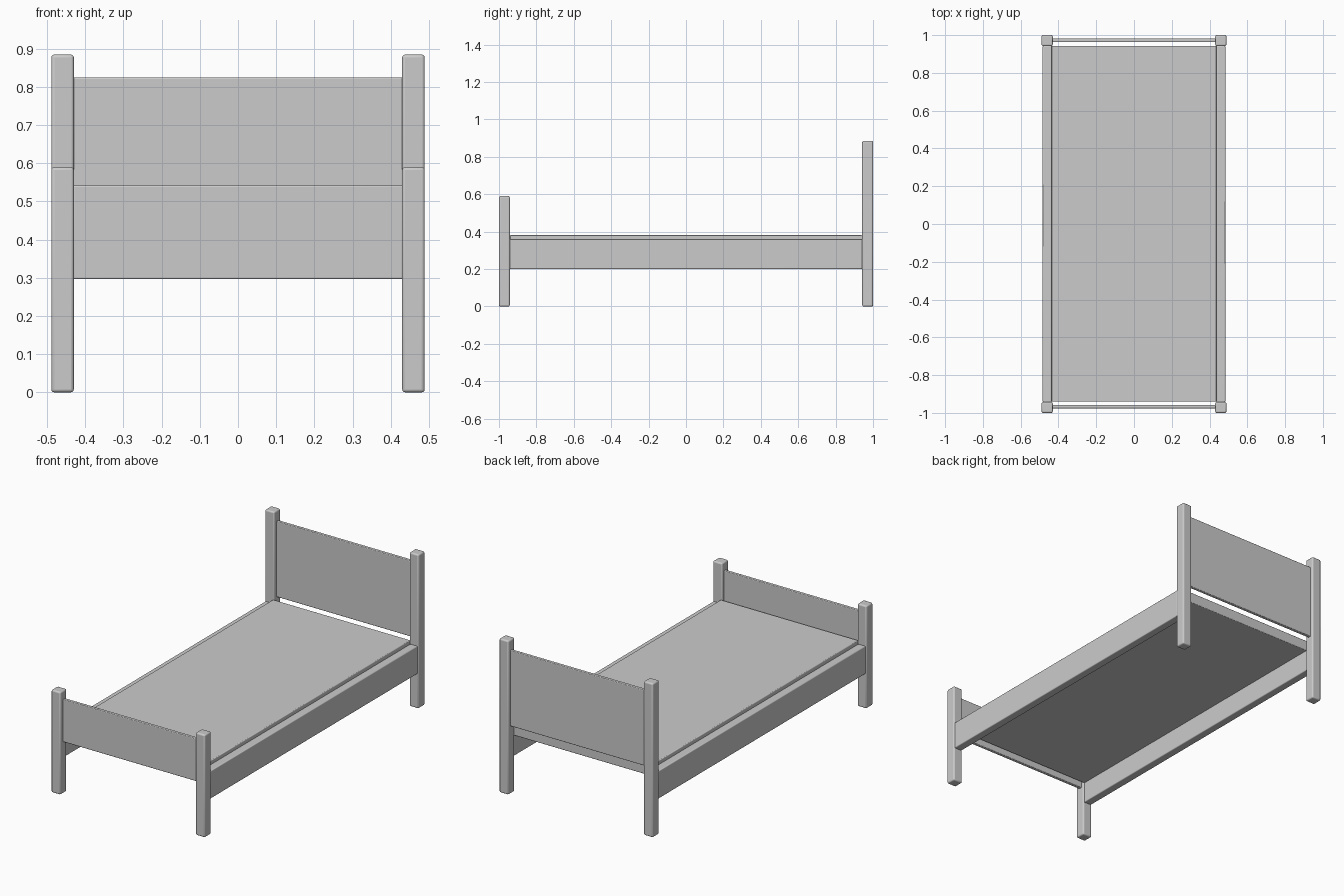
import bpy

if "Cube" in bpy.data.objects:
    bpy.data.objects.remove(bpy.data.objects["Cube"])


def box(name, x, y, z, bevel):
    """Rounded box given (min, max) on each axis."""
    bpy.ops.mesh.primitive_cube_add(
        size=1, location=[(a + b) / 2 for a, b in (x, y, z)])
    ob = bpy.context.object
    ob.name = name
    ob.scale = [b - a for a, b in (x, y, z)]
    bpy.ops.object.transform_apply(location=False, rotation=False, scale=True)
    mod = ob.modifiers.new("bevel", 'BEVEL')
    mod.width = bevel
    mod.segments = 3
    bpy.ops.object.shade_smooth_by_angle()
    return ob


for side, s in (("left", -1), ("right", 1)):
    # corner posts
    px = sorted((s * 0.43, s * 0.489))
    box(f"foot_post_{side}", px, (-1.0, -0.942), (0, 0.59), 0.008)
    box(f"head_post_{side}", px, (0.942, 1.0), (0, 0.885), 0.008)
    # side rails between the posts
    box(f"side_rail_{side}", sorted((s * 0.436, s * 0.484)),
        (-0.943, 0.943), (0.2, 0.36), 0.005)

# end panels
box("headboard", (-0.432, 0.432), (0.963, 0.983), (0.39, 0.825), 0.004)
box("footboard", (-0.432, 0.432), (-0.977, -0.957), (0.297, 0.542), 0.004)

# mattress base
box("bed_base", (-0.437, 0.437), (-0.941, 0.943), (0.32, 0.381), 0.004)
